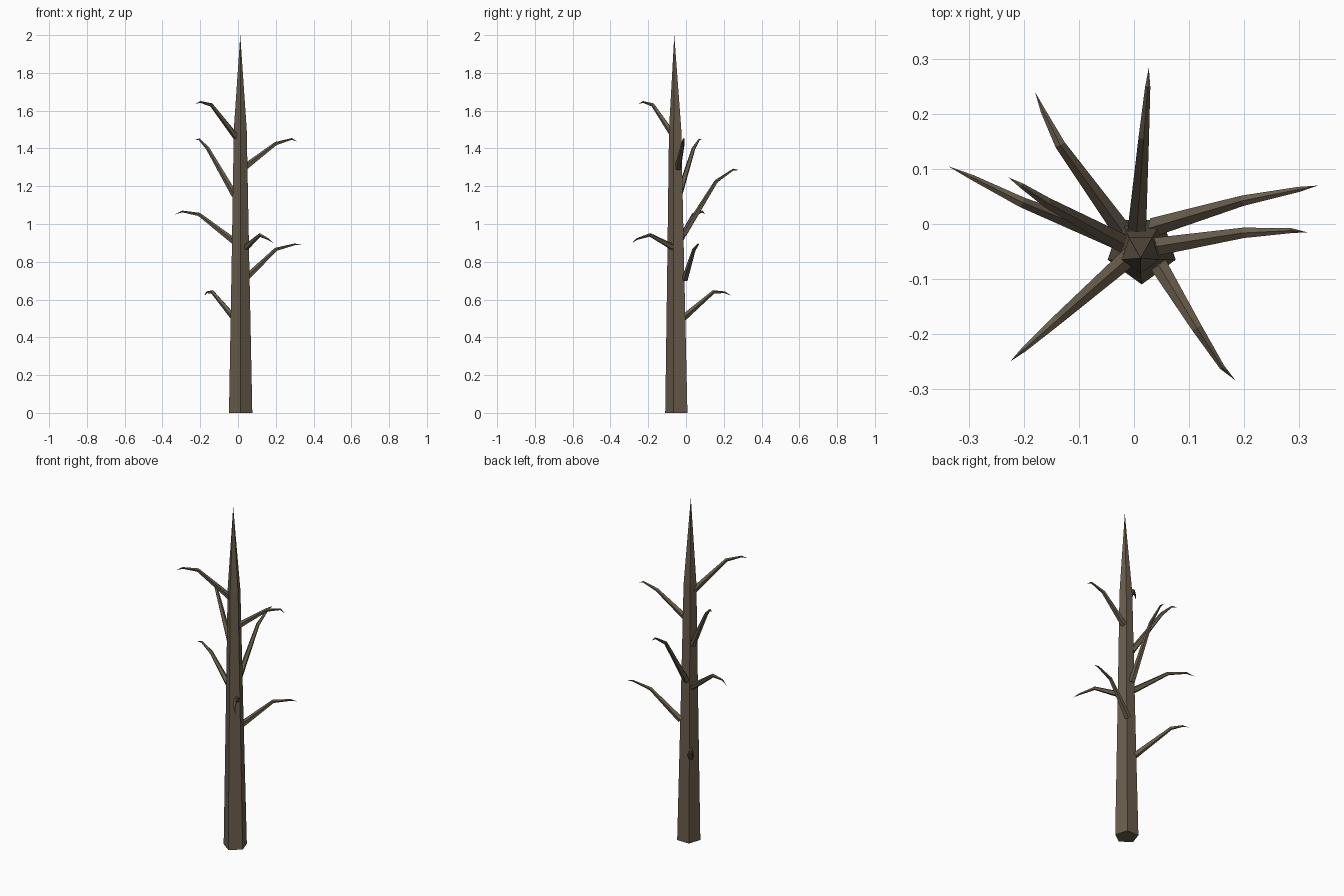
import bpy, bmesh, math
from mathutils import Vector

cube = bpy.data.objects.get("Cube")
if cube:
    bpy.data.objects.remove(cube, do_unlink=True)

# Bark colour
bark = bpy.data.materials.new("grey_brown_bark")
bark.use_nodes = True
colour = (0.14, 0.11, 0.072, 1)
bark.diffuse_color = colour
shader = bark.node_tree.nodes["Principled BSDF"]
shader.inputs["Base Color"].default_value = colour
shader.inputs["Roughness"].default_value = 0.9


def tapered_limb(name, points, radii, sides=5):
    """Loft flat-sided rings along a path, ending in a sharp tip."""
    pts = [Vector(p) for p in points]
    bm = bmesh.new()
    # Fixed sideways axis keeps the rings free of twist
    span = pts[-1] - pts[0]
    flat = Vector((span.x, span.y, 0))
    side = Vector((1, 0, 0)) if flat.length < 0.05 else flat.cross(Vector((0, 0, 1))).normalized()
    rings = []
    for i, radius in enumerate(radii):
        ahead = (pts[i + 1] - pts[i]).normalized()
        behind = (pts[i] - pts[i - 1]).normalized() if i else ahead
        tangent = (ahead + behind).normalized()
        u = (side - tangent * side.dot(tangent)).normalized()
        v = tangent.cross(u)
        ring = []
        for k in range(sides):
            a = math.tau * k / sides - math.pi / 2
            ring.append(bm.verts.new(pts[i] + radius * (u * math.cos(a) + v * math.sin(a))))
        rings.append(ring)
    tip = bm.verts.new(pts[-1])
    bm.faces.new(rings[0][::-1])
    for k in range(sides):
        n = (k + 1) % sides
        for low, high in zip(rings, rings[1:]):
            bm.faces.new((low[k], low[n], high[n], high[k]))
        bm.faces.new((rings[-1][k], rings[-1][n], tip))
    bmesh.ops.recalc_face_normals(bm, faces=bm.faces)
    mesh = bpy.data.meshes.new(name)
    bm.to_mesh(mesh)
    bm.free()
    mesh.materials.append(bark)
    obj = bpy.data.objects.new(name, mesh)
    bpy.context.collection.objects.link(obj)
    return obj


# Five-sided trunk with a long pointed top
tapered_limb("trunk",
             [(0.014, -0.045, 0), (0.013, -0.05, 0.8), (0.012, -0.054, 1.5), (0.012, -0.062, 2)],
             [0.065, 0.049, 0.036])

# Branches: root, knee, bend and drooping tip
branches = {
    "low_back_right": [(-0.03, 0.0, 0.515), (-0.135, 0.145, 0.64), (-0.165, 0.205, 0.638), (-0.18, 0.24, 0.62)],
    "low_left": [(0.055, 0.0, 0.725), (0.2, 0.043, 0.865), (0.3, 0.063, 0.892), (0.335, 0.07, 0.89)],
    "middle_front_left": [(0.045, -0.075, 0.88), (0.115, -0.19, 0.942), (0.16, -0.26, 0.92), (0.185, -0.285, 0.9)],
    "middle_right": [(-0.03, -0.03, 0.915), (-0.205, 0.04, 1.05), (-0.295, 0.085, 1.066), (-0.338, 0.105, 1.05)],
    "middle_back": [(0.006, 0.0, 0.965), (0.018, 0.16, 1.225), (0.025, 0.25, 1.288), (0.027, 0.285, 1.285)],
    "high_right": [(-0.03, -0.03, 1.175), (-0.16, 0.04, 1.4), (-0.205, 0.07, 1.448), (-0.229, 0.085, 1.445)],
    "high_left": [(0.05, -0.04, 1.31), (0.2, -0.016, 1.425), (0.285, -0.012, 1.45), (0.315, -0.015, 1.435)],
    "top_front_right": [(-0.02, -0.07, 1.475), (-0.14, -0.175, 1.63), (-0.2, -0.228, 1.646), (-0.225, -0.25, 1.635)],
}
for name, path in branches.items():
    root, knee = Vector(path[0]), Vector(path[1])
    buried = root - (knee - root).normalized() * 0.025
    tapered_limb(name + "_branch", [buried] + path[1:], [0.018, 0.01, 0.005])
